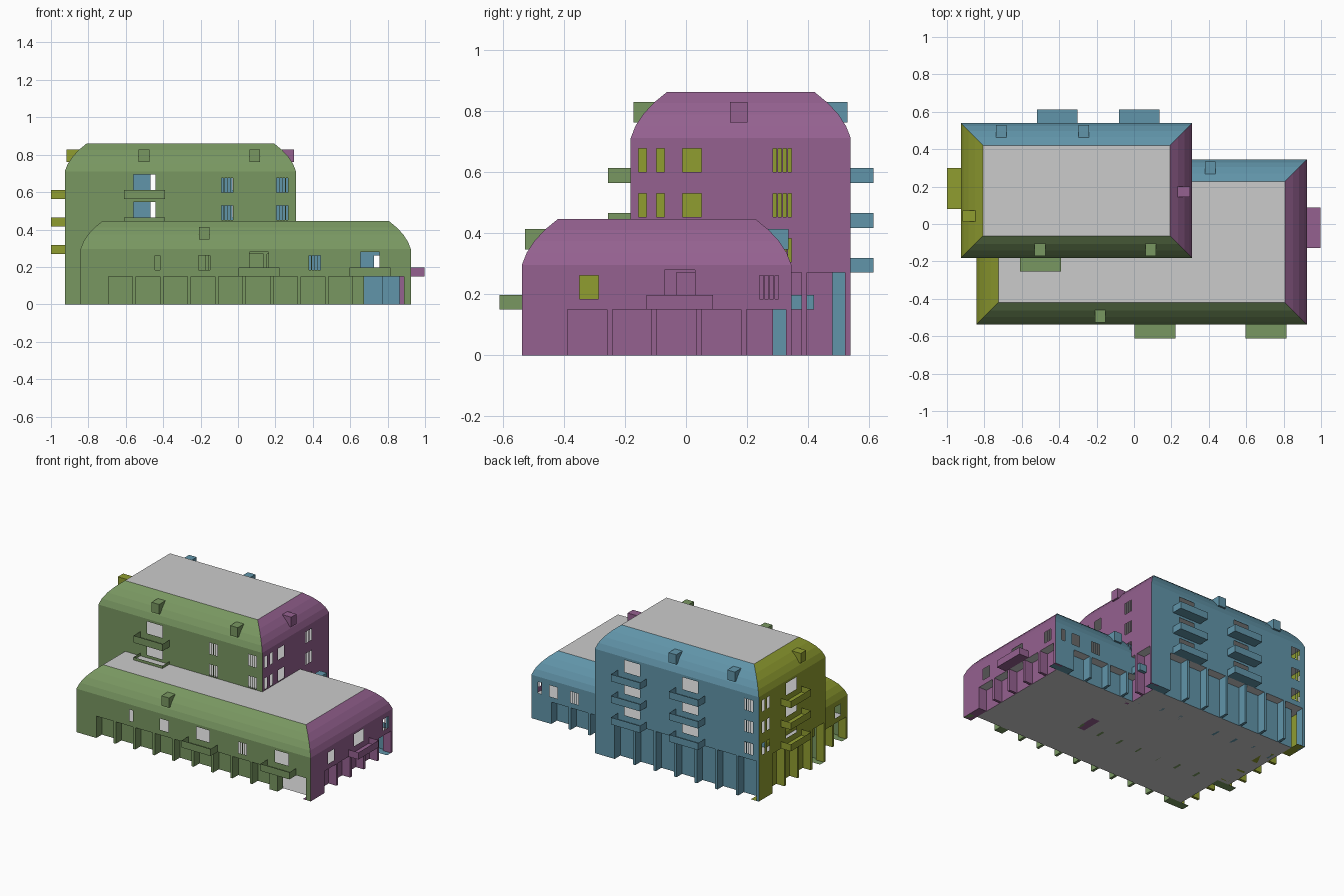
import bpy, bmesh
from mathutils import Vector

if "Cube" in bpy.data.objects:
    bpy.data.objects.remove(bpy.data.objects["Cube"])

REC = 0.06      # depth of the ground floor bays
STOREY = 0.147


def material(name, rgb):
    m = bpy.data.materials.new(name)
    m.diffuse_color = (*rgb, 1)
    m.use_nodes = True
    m.node_tree.nodes["Principled BSDF"].inputs["Base Color"].default_value = m.diffuse_color
    return m


MATS = {
    "front": material("green", (0.19, 0.31, 0.12)),
    "right": material("purple", (0.30, 0.12, 0.28)),
    "back": material("blue", (0.12, 0.30, 0.40)),
    "left": material("olive", (0.28, 0.34, 0.03)),
}


def finish(bm, name, mat=None):
    me = bpy.data.meshes.new(name)
    bm.to_mesh(me)
    bm.free()
    ob = bpy.data.objects.new(name, me)
    bpy.context.collection.objects.link(ob)
    if mat:
        me.materials.append(mat)


class Facade:
    """One side of a block; u runs along the wall, d goes inward."""

    def __init__(self, side, x0, x1, y0, y1):
        self.side = side
        o, u, self.L = {
            "front": ((x0, y0), (1, 0), x1 - x0),
            "right": ((x1, y0), (0, 1), y1 - y0),
            "back": ((x1, y1), (-1, 0), x1 - x0),
            "left": ((x0, y1), (0, -1), y1 - y0),
        }[side]
        self.o = Vector((*o, 0))
        self.u = Vector((*u, 0))
        self.inward = Vector((-u[1], u[0], 0))
        self.bm = bmesh.new()

    def at(self, c):
        """World coordinate to distance along the wall."""
        return abs(c - (self.o.x if self.u.x else self.o.y))

    def p(self, u, d, z):
        return self.o + self.u * u + self.inward * d + Vector((0, 0, z))

    def quad(self, *pts):
        return self.bm.faces.new([self.bm.verts.new(self.p(*q)) for q in pts])

    def panel(self, a, b, z0, z1, d=0.0):
        self.quad((a, d, z0), (b, d, z0), (b, d, z1), (a, d, z1))

    def wall(self, z0, z1, holes):
        """Thin wall with rectangular openings (a, b, low, high)."""
        us = sorted({0, self.L, *[h[0] for h in holes], *[h[1] for h in holes]})
        zs = sorted({z0, z1, *[h[2] for h in holes], *[h[3] for h in holes]})
        for a, b in zip(us, us[1:]):
            for c, e in zip(zs, zs[1:]):
                u, z = (a + b) / 2, (c + e) / 2
                if not any(h[0] < u < h[1] and h[2] < z < h[3] for h in holes):
                    self.panel(a, b, c, e)

    def ground(self, h, entrance=None):
        """Piers with recessed bays between; an entrance bay stays open."""
        n = round((self.L - 0.15) / STOREY)
        step = (self.L - 0.15) / n
        bays = [(0.15 + i * step, 0.15 + (i + 1) * step - 0.018) for i in range(n)]
        if entrance:
            bays = [b for b in bays if b[1] < entrance[0]] + [entrance]
        edge = 0
        for a, b in bays + [(self.L, self.L)]:
            self.panel(edge, a, 0, h)
            self.quad((edge, REC, 0), (a, REC, 0), (a, 0, 0), (edge, 0, 0))
            edge = b
        for a, b in bays:
            self.quad((a, 0, 0), (a, REC, 0), (a, REC, h), (a, 0, h))
            self.quad((b, REC, 0), (b, 0, 0), (b, 0, h), (b, REC, h))
            if (a, b) != entrance:
                self.panel(a, min(b, self.L - REC), 0, h, REC)

    def roof(self, z, curve):
        for (d0, h0), (d1, h1) in zip(curve, curve[1:]):
            self.quad((d0, d0, z + h0), (self.L - d0, d0, z + h0),
                      (self.L - d1, d1, z + h1), (d1, d1, z + h1))

    def box(self, u, w, d0, d1, z0, z1):
        a, b = u - w / 2, u + w / 2
        self.panel(a, b, z0, z1, d0)
        self.quad((b, d1, z0), (a, d1, z0), (a, d1, z1), (b, d1, z1))
        self.quad((b, d0, z0), (b, d1, z0), (b, d1, z1), (b, d0, z1))
        self.quad((a, d1, z0), (a, d0, z0), (a, d0, z1), (a, d1, z1))
        self.quad((a, d1, z0), (b, d1, z0), (b, d0, z0), (a, d0, z0))
        return self.quad((a, d0, z1), (b, d0, z1), (b, d1, z1), (a, d1, z1))

    def balcony(self, u, z):
        """Tray with a hollowed top."""
        top = self.box(u, 0.218, -0.074, 0, z, z + 0.048)
        bmesh.ops.inset_individual(self.bm, faces=[top], thickness=0.012)
        new = bmesh.ops.extrude_discrete_faces(self.bm, faces=[top])["faces"]
        bmesh.ops.translate(self.bm, verts=new[0].verts, vec=(0, 0, -0.04))


def openings(f, base, spec):
    """Kinds: window, slit, barred (four slits), door with balcony."""
    out = []
    for kind, c in spec:
        u, lo, hi = f.at(c), base + 0.035, base + 0.112
        if kind == "window":
            out.append((u - 0.031, u + 0.031, lo, hi))
        elif kind == "slit":
            out.append((u - 0.013, u + 0.013, lo, hi))
        elif kind == "barred":
            for k in range(4):
                s = u - 0.031 + k * 0.0165
                out.append((s, s + 0.0125, lo, hi))
        else:
            w = 0.058 if kind == "door" else 0.05
            out.append((u - w, u + w, base, base + 0.13))
    return out


def rim_curve():
    """Curved mansard profile (inset, rise)."""
    pts = []
    for i in range(5):
        t = i / 4
        a, b = 2 * t * (1 - t), t * t
        pts.append((a * 0.022 + b * 0.118, a * 0.08 + b * 0.15))
    return pts


def rect(bm, x0, x1, y0, y1, z, up=True):
    pts = [(x0, y0, z), (x1, y0, z), (x1, y1, z), (x0, y1, z)]
    bm.faces.new([bm.verts.new(q) for q in (pts if up else pts[::-1])])


def block(name, x0, x1, y0, y1, h, storeys, spec, dormers, entrances):
    eaves = h + storeys * STOREY
    curve = rim_curve()
    for side in MATS:
        f = Facade(side, x0, x1, y0, y1)
        holes = []
        for s in range(storeys):
            base = h + s * STOREY
            holes += openings(f, base, spec[side])
            for kind, c in spec[side]:
                if "door" in kind:
                    f.balcony(f.at(c), base)
        f.wall(h, eaves, holes)
        f.ground(h, entrances.get(side))
        f.roof(eaves, curve)
        for c in dormers.get(side, []):
            f.box(f.at(c), 0.057, 0.01, 0.08, eaves + 0.05, eaves + 0.117)
        finish(f.bm, f"{name}_{side}_facade", MATS[side])
    # floors and flat roof
    bm = bmesh.new()
    rect(bm, x0 + REC, x1 - REC, y0 + REC, y1 - REC, 0, False)
    for s in range(storeys + 1):
        rect(bm, x0, x1, y0, y1, h + s * STOREY)
    finish(bm, name + "_floors")
    bm = bmesh.new()
    i, r = curve[-1]
    rect(bm, x0 + i, x1 - i, y0 + i, y1 - i, eaves + r)
    finish(bm, name + "_flat_roof")


# tall rear block
block("tall_block", -0.926, 0.31, -0.181, 0.539, 0.27, 3, {
    "front": [("door", -0.5), ("barred", -0.058), ("barred", 0.237)],
    "right": [("slit", -0.142), ("slit", -0.083), ("window", 0.02), ("barred", 0.315)],
    "back": [("door", -0.41), ("door", 0.028), ("barred", -0.85)],
    "left": [("slit", 0.49), ("slit", 0.435), ("door", 0.19)],
}, {"front": [-0.503, 0.089], "right": [0.172], "back": [-0.71, -0.268],
    "left": [0.043]}, {})

# low front block
block("low_block", -0.842, 0.924, -0.537, 0.345, 0.149, 1, {
    "front": [("slit", -0.43), ("window", -0.18), ("narrow door", 0.112),
              ("barred", 0.41), ("narrow door", 0.706)],
    "right": [("window", -0.318), ("narrow door", -0.02), ("barred", 0.272)],
    "back": [("slit", 0.86), ("window", 0.758), ("barred", 0.6), ("door", 0.195)],
    "left": [("window", -0.43)],
}, {"front": [-0.18], "back": [0.408]}, {"front": (1.516, 1.729)})
